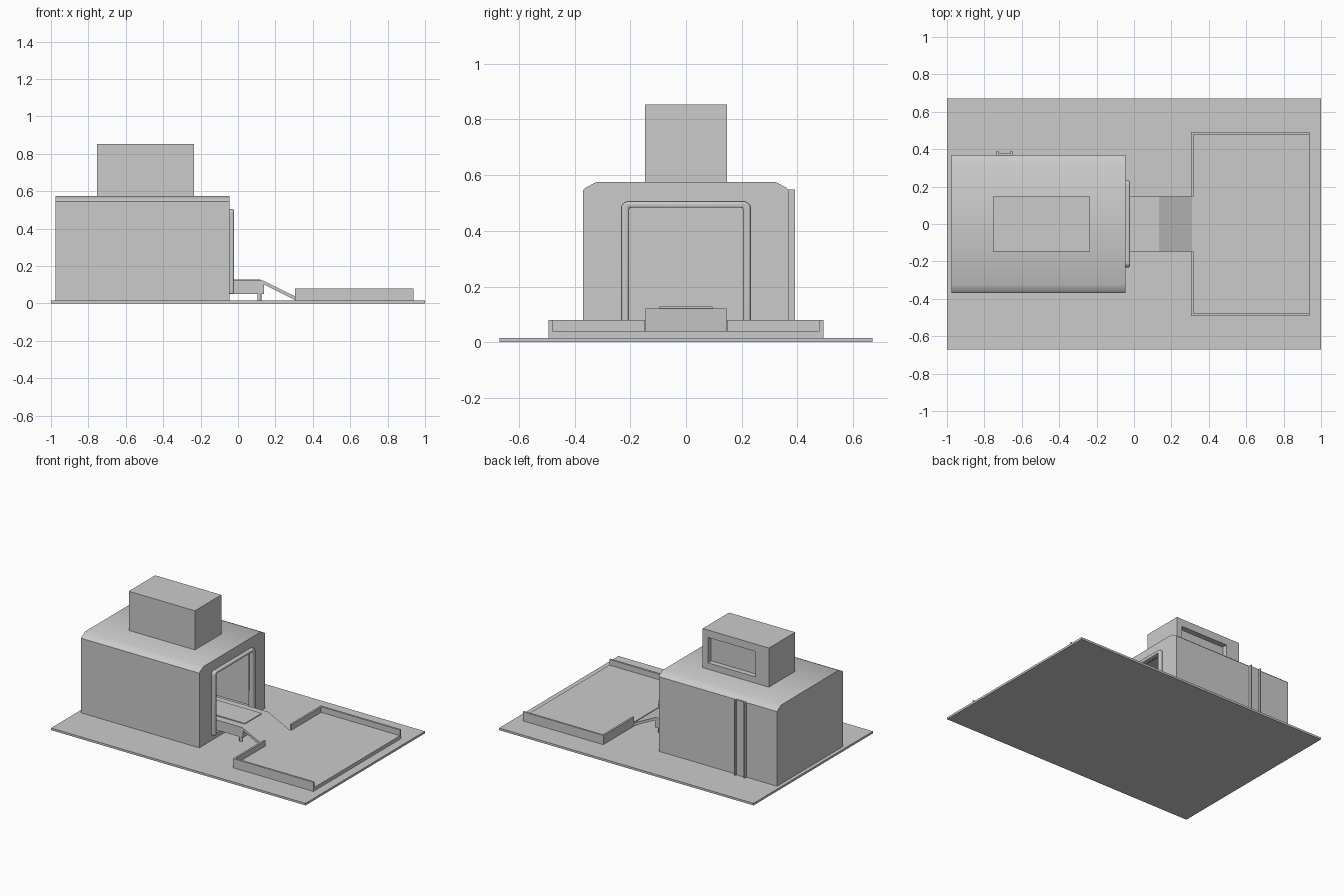
import bpy, bmesh, math
from mathutils import Vector

if "Cube" in bpy.data.objects:
    bpy.data.objects.remove(bpy.data.objects["Cube"])


def make(name, bm):
    bmesh.ops.recalc_face_normals(bm, faces=bm.faces)
    me = bpy.data.meshes.new(name)
    bm.to_mesh(me)
    bm.free()
    ob = bpy.data.objects.new(name, me)
    bpy.context.collection.objects.link(ob)
    return ob


def prism(name, pts, axis, a, b):
    """Extrude a 2D profile along axis x (pts = y,z), y (x,z) or z (x,y)."""
    place = {'x': lambda p: (a, p[0], p[1]),
             'y': lambda p: (p[0], a, p[1]),
             'z': lambda p: (p[0], p[1], a)}[axis]
    bm = bmesh.new()
    face = bm.faces.new([bm.verts.new(place(p)) for p in pts])
    ext = bmesh.ops.extrude_face_region(bm, geom=[face])
    move = Vector([(b - a) * (axis == k) for k in 'xyz'])
    bmesh.ops.translate(bm, vec=move, verts=[v for v in ext['geom'] if isinstance(v, bmesh.types.BMVert)])
    return make(name, bm)


def box(name, x0, x1, y0, y1, z0, z1):
    return prism(name, [(x0, y0), (x1, y0), (x1, y1), (x0, y1)], 'z', z0, z1)


def cut(ob, cutter):
    m = ob.modifiers.new('cut', 'BOOLEAN')
    m.operation = 'DIFFERENCE'
    m.solver = 'EXACT'
    m.object = cutter
    cutter.hide_render = True
    cutter.hide_viewport = True
    cutter.display_type = 'WIRE'


def smooth(ob, angle):
    bpy.ops.object.select_all(action='DESELECT')
    ob.select_set(True)
    bpy.context.view_layer.objects.active = ob
    bpy.ops.object.shade_smooth_by_angle(angle=math.radians(angle))


# Base plate
box('base_plate', -1, 1, -0.67, 0.67, 0, 0.015)

# Hollow housing with chamfered roof edges and a door opening on +x
housing = prism('housing', [(-0.37, 0.002), (0.37, 0.002), (0.37, 0.545), (0.36, 0.555), (0.322, 0.575),
                            (-0.322, 0.575), (-0.36, 0.555), (-0.37, 0.545)], 'x', -0.975, -0.045)
cut(housing, box('housing_cavity_cutter', -0.955, -0.065, -0.35, 0.35, 0.01, 0.545))
cut(housing, box('door_cutter', -0.1, 0.0, -0.21, 0.21, 0.05, 0.485))
smooth(housing, 40)

# Rounded trim around the door
trim = prism('door_trim', [(-0.232, 0.05), (-0.232, 0.49), (-0.217, 0.505), (0.217, 0.505), (0.232, 0.49),
                           (0.232, 0.05), (0.205, 0.05), (0.205, 0.483), (-0.205, 0.483), (-0.205, 0.05)],
             'x', -0.06, -0.022)
bevel = trim.modifiers.new('round', 'BEVEL')
bevel.width = 0.008
bevel.segments = 3
smooth(trim, 40)

# Roof cabinet with a recessed window on the back
cabinet = box('roof_cabinet', -0.755, -0.235, -0.148, 0.148, 0.57, 0.853)
cut(cabinet, box('window_cutter', -0.65, -0.275, 0.11, 0.2, 0.62, 0.8))

# Vertical cable channel on the back wall: web and two flanges
prism('cable_channel', [(-0.735, 0.365), (-0.65, 0.365), (-0.65, 0.391), (-0.66, 0.391), (-0.66, 0.377),
                        (-0.725, 0.377), (-0.725, 0.391), (-0.735, 0.391)], 'z', 0.015, 0.548)

# Conveyor body with sloping chute
prism('conveyor_chute', [(-0.5, 0.05), (0.14, 0.05), (0.14, 0.1), (0.305, 0.018), (0.31, 0.035),
                         (0.135, 0.122), (-0.5, 0.122)], 'y', -0.146, 0.146)
box('conveyor_belt', -0.49, 0.12, -0.095, 0.095, 0.115, 0.128)

# Conveyor legs
for side in (-1, 1):
    bm = bmesh.new()
    bmesh.ops.create_cone(bm, cap_ends=True, segments=20, radius1=0.011, radius2=0.011, depth=0.055)
    bmesh.ops.translate(bm, vec=(0.114, side * 0.13, 0.03), verts=bm.verts)
    smooth(make('conveyor_leg', bm), 40)

# Collection tray, open on +x, with a gap for the chute
box('tray_floor', 0.31, 0.938, -0.492, 0.492, 0.012, 0.04)
for side in (-1, 1):
    prism('tray_wall', [(0.305, side * 0.147), (0.318, side * 0.147), (0.318, side * 0.479), (0.938, side * 0.479),
                        (0.938, side * 0.493), (0.305, side * 0.493)], 'z', 0.012, 0.08)
